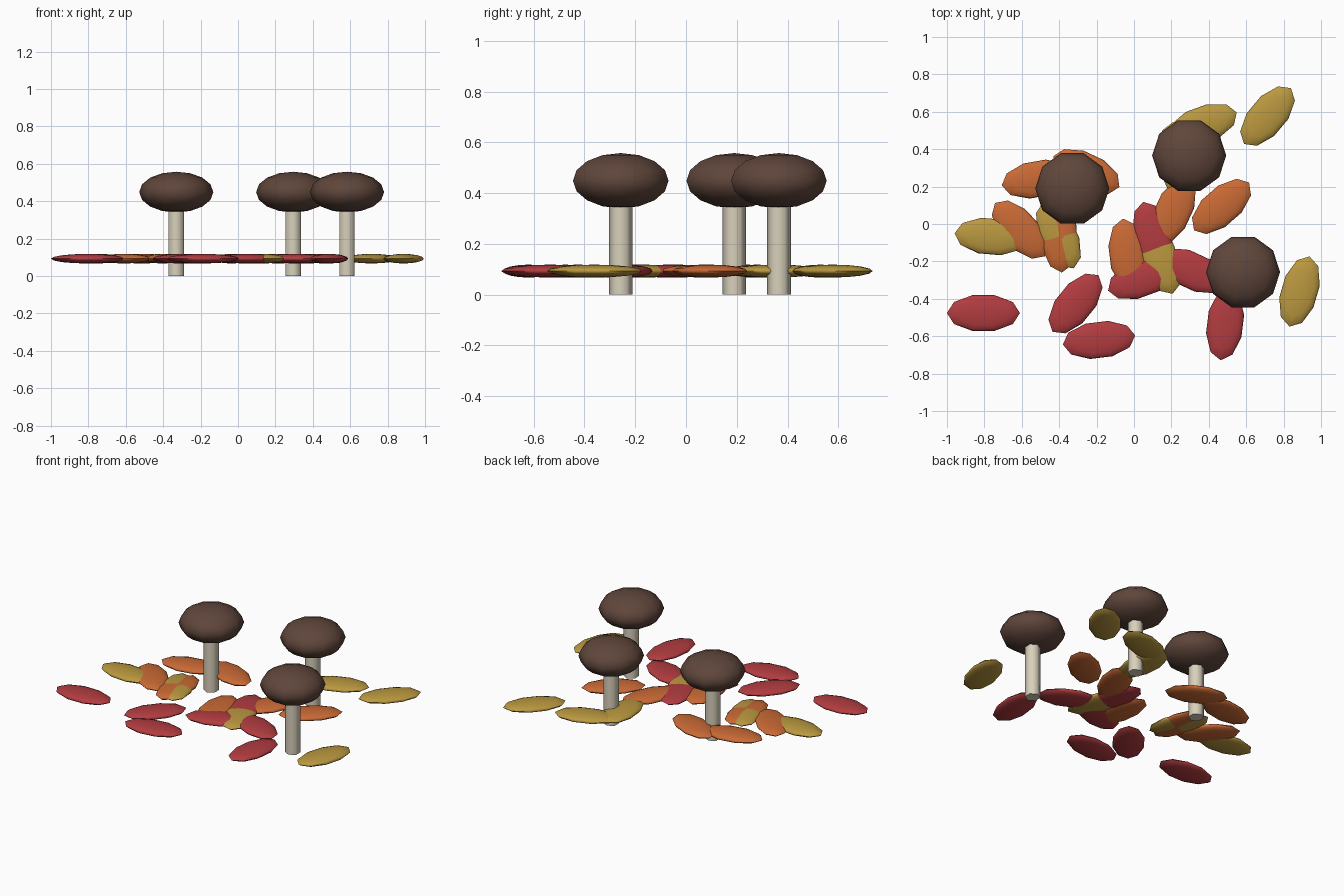
import bpy, bmesh
from math import radians
from mathutils import Matrix

default = bpy.data.objects.get("Cube")
if default:
    bpy.data.objects.remove(default, do_unlink=True)


def linear(v):
    return v / 12.92 if v <= 0.04045 else ((v + 0.055) / 1.055) ** 2.4


def material(name, code):
    rgb = [linear(int(code[i:i + 2], 16) / 255) for i in (0, 2, 4)]
    mat = bpy.data.materials.new(name)
    mat.use_nodes = True
    mat.diffuse_color = (*rgb, 1)
    bsdf = mat.node_tree.nodes["Principled BSDF"]
    bsdf.inputs["Base Color"].default_value = (*rgb, 1)
    bsdf.inputs["Roughness"].default_value = 0.9
    return mat


def add_object(name, bm, mat, location, angle=0, sharp=60):
    mesh = bpy.data.meshes.new(name)
    bm.to_mesh(mesh)
    bm.free()
    mesh.materials.append(mat)
    obj = bpy.data.objects.new(name, mesh)
    obj.location = location
    obj.rotation_euler.z = radians(angle)
    bpy.context.collection.objects.link(obj)
    bpy.ops.object.select_all(action='DESELECT')
    obj.select_set(True)
    bpy.context.view_layer.objects.active = obj
    bpy.ops.object.shade_smooth_by_angle(angle=radians(sharp))


def ellipsoid(name, mat, size, location, angle=0):
    bm = bmesh.new()
    bmesh.ops.create_uvsphere(bm, u_segments=10, v_segments=8, radius=1,
                              matrix=Matrix.Rotation(radians(90), 4, 'Z'))
    bmesh.ops.scale(bm, vec=size, verts=bm.verts)
    add_object(name, bm, mat, location, angle, 80)


def stem(name, mat, x, y, radius, height):
    bm = bmesh.new()
    bmesh.ops.create_cone(bm, cap_ends=True, segments=6, radius1=radius,
                          radius2=radius, depth=height)
    add_object(name, bm, mat, (x, y, height / 2), sharp=65)


brown = material("cap brown", "5F463B")
cream = material("stem cream", "D8D0BB")

# Mushrooms: a six-sided stem under a flattened cap
for i, (x, y) in enumerate([(-0.33, 0.19), (0.295, 0.366), (0.583, -0.257)], 1):
    stem(f"mushroom_stem_{i}", cream, x, y, 0.047, 0.4)
    ellipsoid(f"mushroom_cap_{i}", brown, (0.198, 0.198, 0.109), (x, y, 0.449))

# Fallen leaves: x, y and heading of each, grouped by colour
leaves = {
    ("red", "B23C40"): [
        (-0.805, -0.476, 0), (-0.313, -0.425, 51), (-0.187, -0.62, 7),
        (0.487, -0.535, 83), (0.1, -0.07, 105), (0.045, -0.29, 20),
        (0.31, -0.25, -25)],
    ("orange", "CA6A35"): [
        (-0.035, -0.165, 97), (0.468, 0.094, 41), (0.21, 0.07, 65),
        (-0.515, 0.24, 10), (-0.255, 0.28, -25), (-0.61, -0.03, -47),
        (-0.4, -0.065, 94)],
    ("yellow", "BA983F"): [
        (0.714, 0.577, 50), (0.885, -0.361, 74), (-0.765, -0.067, -5),
        (0.366, 0.53, 20), (0.225, 0.35, 95), (-0.404, -0.06, 115),
        (0.14, -0.19, 110)],
}
for (colour, code), spots in leaves.items():
    mat = material(f"leaf {colour}", code)
    for i, (x, y, angle) in enumerate(spots, 1):
        ellipsoid(f"{colour}_leaf_{i}", mat, (0.195, 0.1, 0.0255),
                  (x, y, 0.093), angle)
